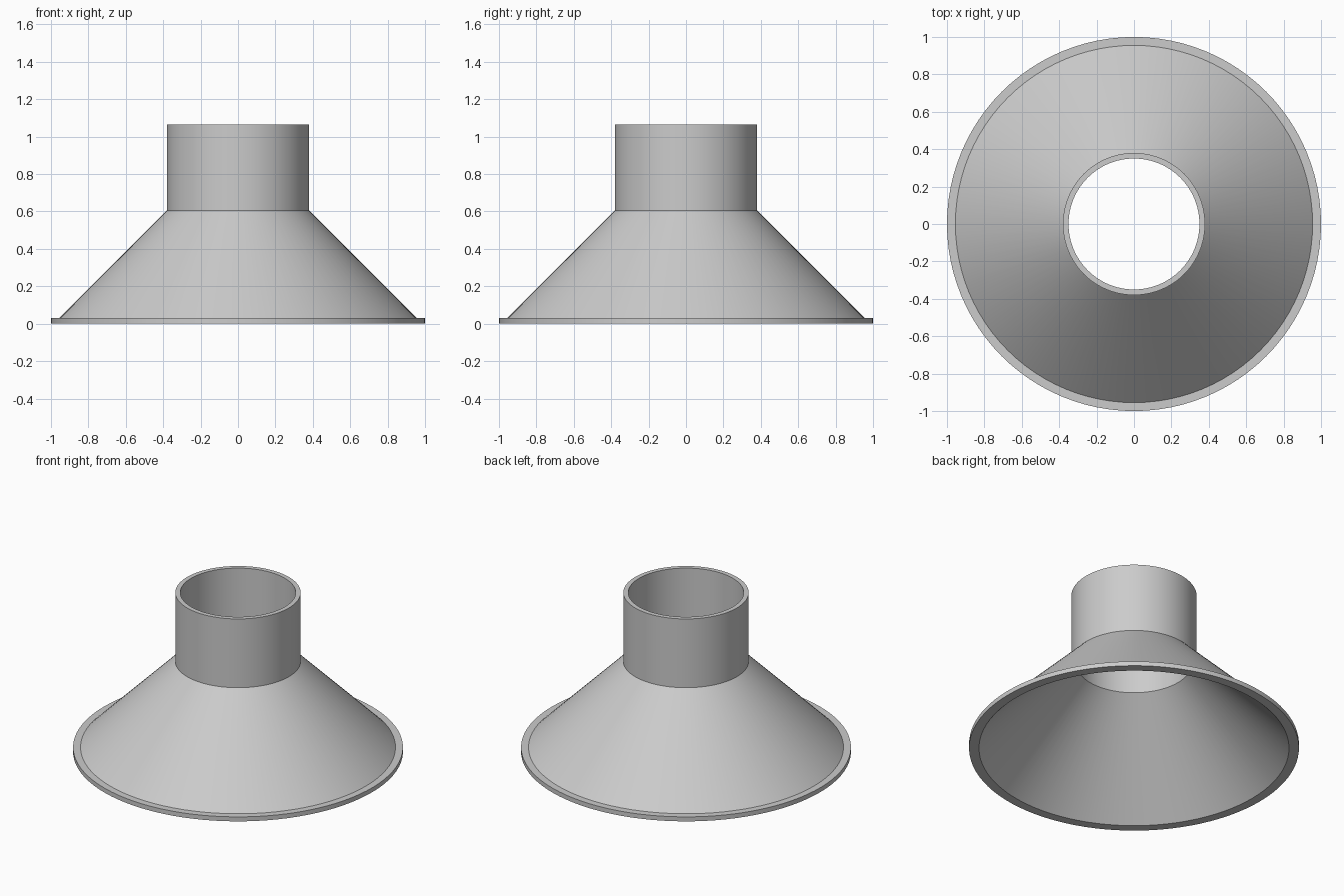
import bpy
import bmesh
import math

cube = bpy.data.objects.get("Cube")
if cube:
    bpy.data.objects.remove(cube, do_unlink=True)

SEGMENTS = 96
WALL = 0.03          # wall and flange thickness
COLLAR_R = 0.38
CONE_R = 0.955
CONE_TOP = 0.605
HEIGHT = 1.065

# Plain grey material
grey = bpy.data.materials.new("light_grey")
grey.use_nodes = True
colour = (0.6, 0.6, 0.6, 1.0)
grey.diffuse_color = colour
grey.node_tree.nodes["Principled BSDF"].inputs["Base Color"].default_value = colour


def revolve(name, profile):
    """Spin a closed (radius, height) profile around the z axis."""
    bm = bmesh.new()
    verts = [bm.verts.new((r, 0, z)) for r, z in profile]
    edges = [bm.edges.new((a, b)) for a, b in zip(verts, verts[1:] + verts[:1])]
    bmesh.ops.spin(bm, geom=verts + edges, cent=(0, 0, 0), axis=(0, 0, 1),
                   angle=math.tau, steps=SEGMENTS)
    bmesh.ops.remove_doubles(bm, verts=bm.verts, dist=0.0001)
    bmesh.ops.recalc_face_normals(bm, faces=bm.faces)
    mesh = bpy.data.meshes.new(name)
    bm.to_mesh(mesh)
    bm.free()
    mesh.materials.append(grey)
    obj = bpy.data.objects.new(name, mesh)
    bpy.context.collection.objects.link(obj)
    bpy.ops.object.select_all(action='DESELECT')
    obj.select_set(True)
    bpy.context.view_layer.objects.active = obj
    bpy.ops.object.shade_smooth_by_angle(angle=math.radians(30))
    return obj


# Hollow funnel: flange, sloped cone and straight collar in one wall
inner_r = COLLAR_R - WALL
inner_base = CONE_R - WALL / 2
revolve("flanged_funnel", [
    (inner_base, 0), (1, 0), (1, WALL), (CONE_R, WALL),
    (COLLAR_R, CONE_TOP), (COLLAR_R, HEIGHT),
    (inner_r, HEIGHT), (inner_r, inner_base - inner_r),
])
